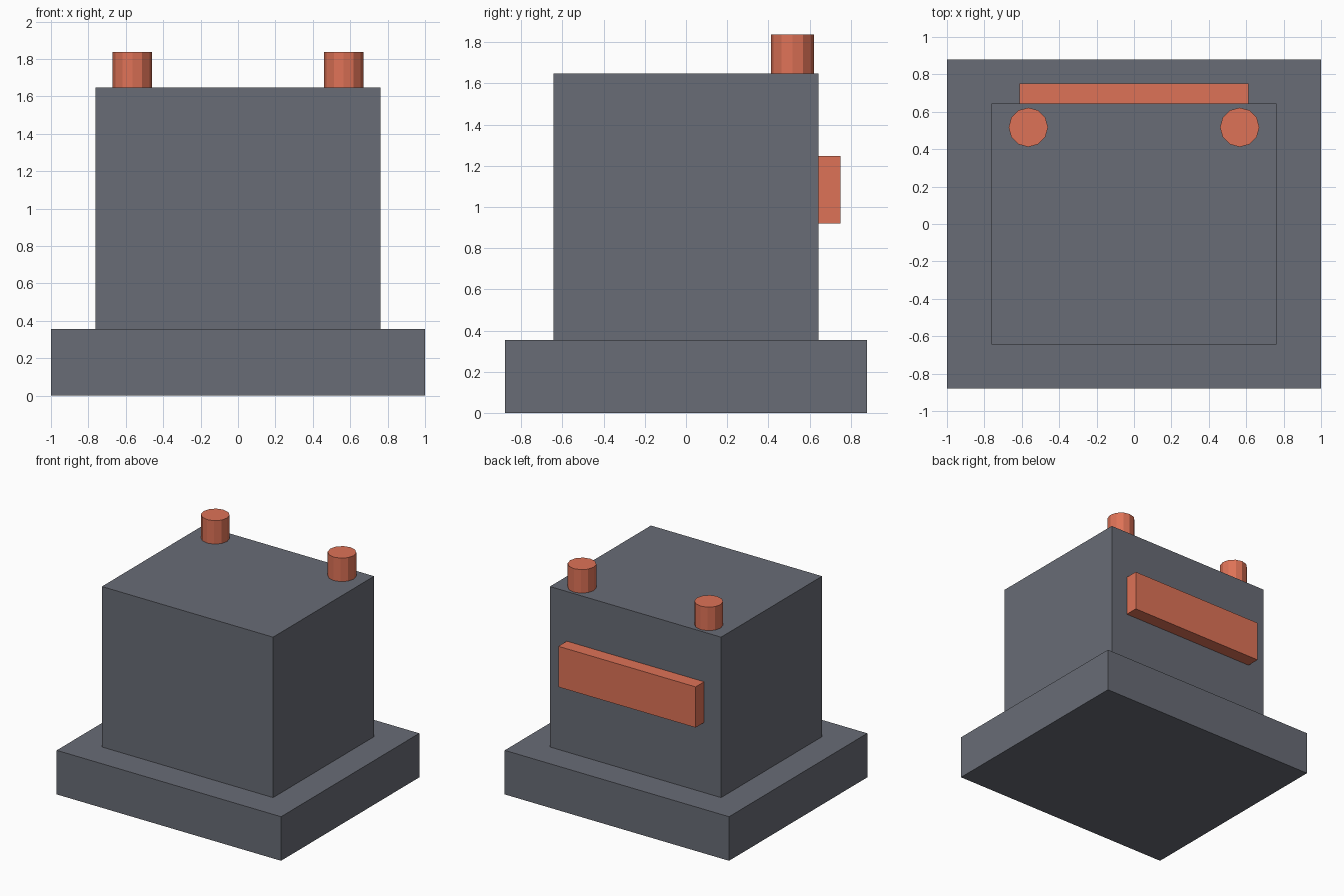
import bpy

if "Cube" in bpy.data.objects:
    bpy.data.objects.remove(bpy.data.objects["Cube"])


def material(name, rgb):
    mat = bpy.data.materials.new(name)
    mat.diffuse_color = (*rgb, 1)
    mat.use_nodes = True
    mat.node_tree.nodes["Principled BSDF"].inputs["Base Color"].default_value = mat.diffuse_color
    return mat


def box(name, xs, ys, zs, mat):
    """Axis-aligned box from (min, max) ranges."""
    centre = [(a + b) / 2 for a, b in (xs, ys, zs)]
    bpy.ops.mesh.primitive_cube_add(size=1, location=centre)
    ob = bpy.context.object
    ob.name = name
    ob.scale = [b - a for a, b in (xs, ys, zs)]
    bpy.ops.object.transform_apply(location=False, rotation=False, scale=True)
    ob.data.materials.append(mat)
    return ob


def peg(name, x, y, radius, z0, z1, mat):
    """Upright twelve-sided cylinder."""
    bpy.ops.mesh.primitive_cylinder_add(
        vertices=12, radius=radius, depth=z1 - z0, location=(x, y, (z0 + z1) / 2))
    ob = bpy.context.object
    ob.name = name
    ob.data.materials.append(mat)
    return ob


slate = material("slate", (0.14, 0.15, 0.18))
orange = material("orange", (0.73, 0.17, 0.095))

# Wide plinth and main block
box("base", (-1, 1), (-0.88, 0.88), (0, 0.355), slate)
box("body", (-0.763, 0.763), (-0.643, 0.643), (0.355, 1.648), slate)

# Raised bar across the back
box("back_bar", (-0.612, 0.612), (0.643, 0.751), (0.92, 1.248), orange)

# Pair of pegs on top, near the back edge
for side, sx in (("left", -1), ("right", 1)):
    peg(f"{side}_peg", sx * 0.565, 0.517, 0.105, 1.648, 1.837, orange)
